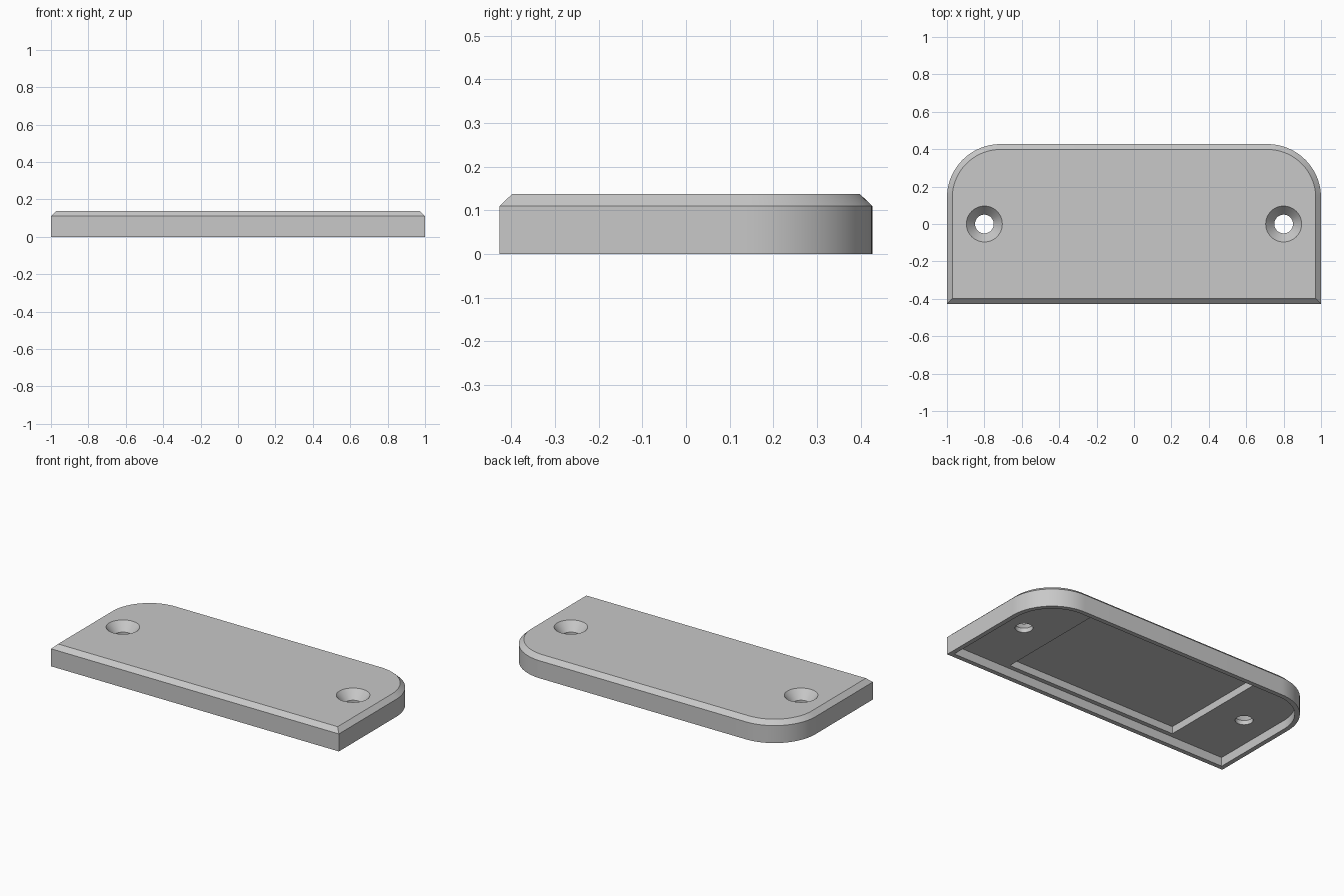
import bpy, bmesh, math

if "Cube" in bpy.data.objects:
    bpy.data.objects.remove(bpy.data.objects["Cube"])

HALF_Y, CORNER, RIM = 0.427, 0.286, 0.0286
TOP, SHOULDER, CEILING, POCKET_TOP = 0.137, 0.11, 0.055, 0.1

grey = bpy.data.materials.new("plain grey")
grey.use_nodes = True
grey.diffuse_color = (0.58, 0.58, 0.58, 1)
grey.node_tree.nodes["Principled BSDF"].inputs["Base Color"].default_value = grey.diffuse_color


def outline(inset):
    """Plate outline: square front corners, rounded back corners."""
    hx, hy, r = 1 - inset, HALF_Y - inset, CORNER - inset
    pts = [(-hx, -hy), (hx, -hy)]
    for side, start in ((1, 0), (-1, 90)):
        for i in range(25):
            a = math.radians(start + 90 * i / 24)
            pts.append((side * (hx - r) + r * math.cos(a), hy - r + r * math.sin(a)))
    return pts


def circle(cx, r):
    angles = [math.tau * i / 48 for i in range(48)]
    return [(cx + r * math.cos(a), r * math.sin(a)) for a in angles]


def loft(name, rings):
    """Closed solid through (points, height) rings, bottom to top."""
    bm = bmesh.new()
    loops = [[bm.verts.new((x, y, z)) for x, y in pts] for pts, z in rings]
    bm.faces.new(loops[0][::-1])
    bm.faces.new(loops[-1])
    for low, high in zip(loops, loops[1:]):
        for i in range(len(low)):
            j = (i + 1) % len(low)
            bm.faces.new((low[i], low[j], high[j], high[i]))
    bmesh.ops.recalc_face_normals(bm, faces=bm.faces[:])
    mesh = bpy.data.meshes.new(name)
    bm.to_mesh(mesh)
    bm.free()
    mesh.materials.append(grey)
    obj = bpy.data.objects.new(name, mesh)
    bpy.context.collection.objects.link(obj)
    return obj


# Chamfered plate
plate = loft("cover_plate", [(outline(0), 0), (outline(0), SHOULDER), (outline(RIM), TOP)])

# Hollow underside, deeper central pocket and countersunk screw holes
px, py = 0.59, 0.371
pocket = [(-px, -py), (px, -py), (px, py), (-px, py)]
cutters = [
    loft("underside_cutter", [(outline(RIM), -0.1), (outline(RIM), CEILING)]),
    loft("pocket_cutter", [(pocket, 0.02), (pocket, POCKET_TOP)]),
]
for side in (-1, 1):
    cx = side * 0.8
    cutters.append(loft("screw_hole_cutter", [
        (circle(cx, 0.05), 0.01), (circle(cx, 0.05), 0.082),
        (circle(cx, 0.096), TOP), (circle(cx, 0.096), TOP + 0.05)]))

bpy.context.view_layer.objects.active = plate
for cutter in cutters:
    cutter.hide_render = True
    mod = plate.modifiers.new(cutter.name, "BOOLEAN")
    mod.operation, mod.solver, mod.object = "DIFFERENCE", "EXACT", cutter
    bpy.ops.object.modifier_apply(modifier=mod.name)
    bpy.data.objects.remove(cutter)

# Smooth curved walls, crisp edges
bpy.ops.object.select_all(action="DESELECT")
plate.select_set(True)
bpy.ops.object.shade_smooth_by_angle(angle=math.radians(25))
